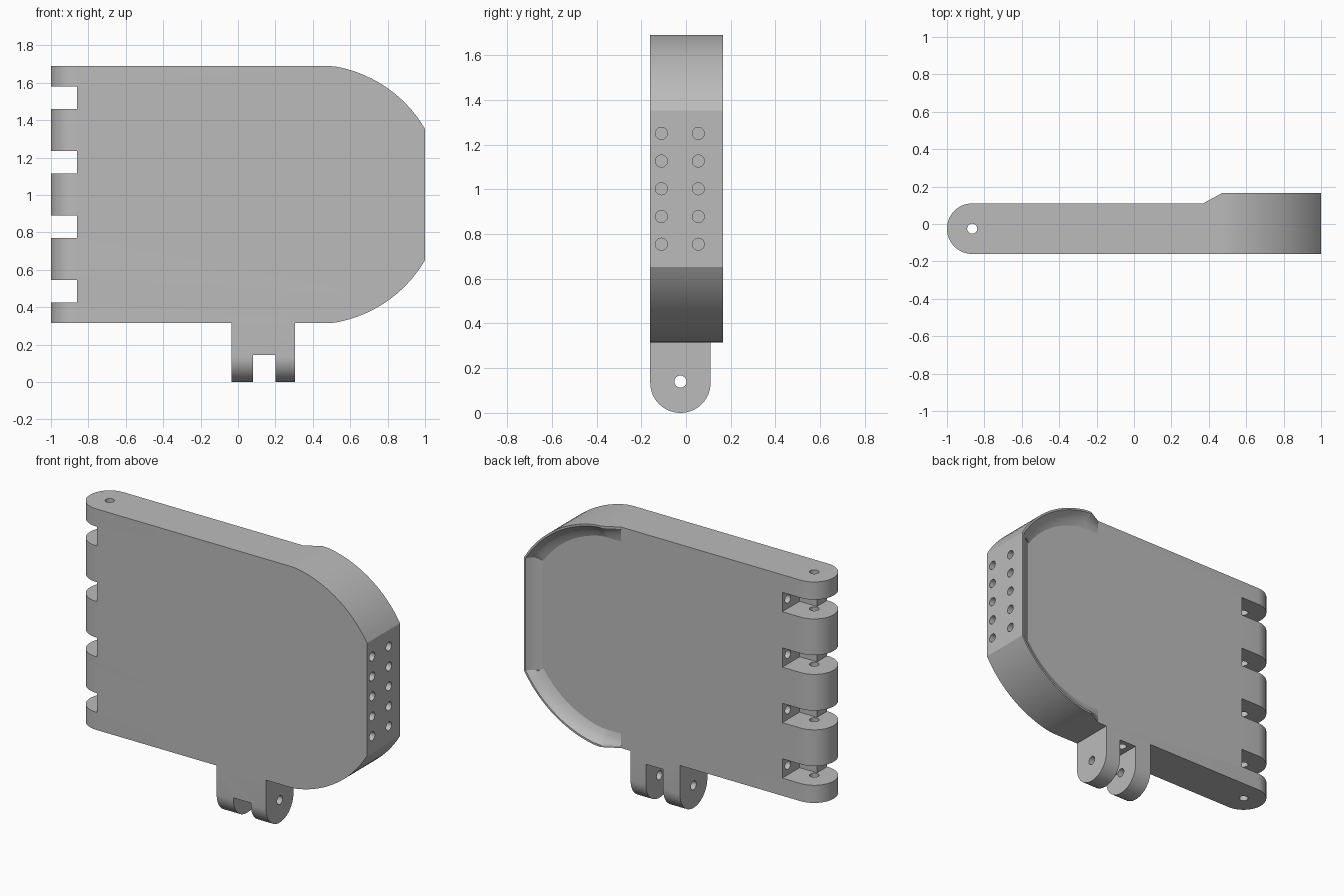
import bpy, bmesh, math
from mathutils import Vector

old = bpy.data.objects.get("Cube")
if old:
    bpy.data.objects.remove(old, do_unlink=True)

grey = bpy.data.materials.new("plain grey")
grey.use_nodes = True
grey.diffuse_color = (0.5, 0.5, 0.5, 1)
grey.node_tree.nodes["Principled BSDF"].inputs["Base Color"].default_value = (0.5, 0.5, 0.5, 1)

FRONT, BACK, RIM = -0.16, 0.11, 0.165
PIN_Y, ROUND = -0.025, 0.135
BOTTOM, TOP, MID = 0.315, 1.69, 1.0025
STOP_Y, HOLE_R = -0.06, 0.027


def add_object(name, bm):
    bmesh.ops.recalc_face_normals(bm, faces=bm.faces)
    mesh = bpy.data.meshes.new(name)
    bm.to_mesh(mesh)
    bm.free()
    mesh.materials.append(grey)
    obj = bpy.data.objects.new(name, mesh)
    bpy.context.collection.objects.link(obj)
    return obj


def prism(points, axis, low, high):
    """Extrude a 2D profile along the given axis (the other two stay in order)."""
    bm = bmesh.new()
    verts = []
    for p in points:
        co = list(p)
        co.insert(axis, low)
        verts.append(bm.verts.new(co))
    face = bm.faces.new(verts)
    new = bmesh.ops.extrude_face_region(bm, geom=[face])["geom"]
    move = Vector((0, 0, 0))
    move[axis] = high - low
    bmesh.ops.translate(bm, vec=move, verts=[g for g in new if isinstance(g, bmesh.types.BMVert)])
    return bm


def round_end(bm, axis, value):
    """Round the two edges that bound the end face into a half cylinder."""
    edges = [e for e in bm.edges
             if all(abs(v.co[axis] - value) < 1e-4 for v in e.verts)
             and abs(e.verts[0].co.y - e.verts[1].co.y) < 1e-4]
    bmesh.ops.bevel(bm, geom=edges, offset=ROUND - 0.0005, segments=14,
                    profile=0.5, affect='EDGES')


def circle(a, b, r=HOLE_R, n=24):
    return [(a + r * math.cos(math.tau * i / n), b + r * math.sin(math.tau * i / n))
            for i in range(n)]


def finish(obj, cutters=()):
    """Apply the cuts, then smooth the curved surfaces."""
    helpers = [add_object("cutter", bm) for bm in cutters]
    for helper in helpers:
        helper.hide_render = True
        mod = obj.modifiers.new("cut", 'BOOLEAN')
        mod.operation, mod.solver, mod.object = 'DIFFERENCE', 'EXACT', helper
    if helpers:
        graph = bpy.context.evaluated_depsgraph_get()
        mesh = bpy.data.meshes.new_from_object(obj.evaluated_get(graph))
        obj.modifiers.clear()
        obj.data = mesh
        for helper in helpers:
            bpy.data.objects.remove(helper, do_unlink=True)
    bpy.ops.object.select_all(action='DESELECT')
    obj.select_set(True)
    bpy.context.view_layer.objects.active = obj
    bpy.ops.object.shade_smooth_by_angle(angle=math.radians(25))


# Curved outline of the nose, top to bottom
CX, RADIUS, STEPS = 0.4, 0.695, 16
start, stop = math.acos(0.08 / RADIUS), math.acos(0.6 / RADIUS)
upper = [(CX + RADIUS * math.cos(a), MID + RADIUS * math.sin(a))
         for a in (start + (stop - start) * i / STEPS for i in range(STEPS + 1))]
upper[0] = (0.48, TOP)
nose = upper + [(x, 2 * MID - z) for x, z in reversed(upper)]

# Main plate with a rounded hinge side
bm = prism([(-1, BOTTOM), (-1, TOP)] + nose, 1, FRONT, BACK)
round_end(bm, 0, -1)
plate = add_object("main_plate", bm)

# Hinge slots, each with a front stop and a small blind hole
cuts = []
slot = [(-1.1, -0.3), (-0.86, -0.3), (-0.86, STOP_Y), (-0.74, STOP_Y), (-0.74, 0.3), (-1.1, 0.3)]
for i in range(4):
    z = 0.485 + 0.345 * i
    cuts.append(prism(slot, 2, z - 0.06, z + 0.06))
    cuts.append(prism(circle(0.055, z), 0, -0.78, -0.6))
cuts.append(prism(circle(-0.865, PIN_Y), 2, 0, 2))

# Two columns of blind holes in the end face
for y in (-0.11, 0.055):
    for i in range(5):
        cuts.append(prism(circle(y, MID + 0.124 * (i - 2)), 0, 0.85, 1.1))
finish(plate, cuts)

# Lower clevis with a stepped gap and a cross pin hole
bm = prism([(FRONT, 0), (BACK, 0), (BACK, BOTTOM), (FRONT, BOTTOM)], 0, -0.035, 0.305)
round_end(bm, 2, 0)
clevis = add_object("lower_clevis", bm)
gap = [(-0.3, -0.1), (0.3, -0.1), (0.3, 0.26), (STOP_Y, 0.26), (STOP_Y, 0.145), (-0.3, 0.145)]
finish(clevis, [prism(gap, 0, 0.08, 0.2),
                prism(circle(PIN_Y, 0.14), 0, -0.2, 0.5),
                prism(circle(0.14, 0.055), 2, 0.2, 0.305)])

# Raised lip around the nose, hollowed on the inside and ramped at both ends
path = [(0.37, TOP), (0.47, TOP)] + nose + [(0.47, BOTTOM), (0.37, BOTTOM)]
section = [(0, 0), (0, 1), (0.012, 1), (0.03, 0.6), (0.055, 0.25), (0.09, 0)]
bm = bmesh.new()
rows = []
for i, (x, z) in enumerate(path):
    x0, z0 = path[max(i - 1, 0)]
    x1, z1 = path[min(i + 1, len(path) - 1)]
    inward = Vector((z1 - z0, x0 - x1)).normalized()
    height = 0.01 if x < 0.4 else 1
    rows.append([bm.verts.new((x + inward.x * w, BACK + (RIM - BACK) * h * height,
                               z + inward.y * w)) for w, h in section])
for a, b in zip(rows, rows[1:]):
    for j in range(len(section)):
        k = (j + 1) % len(section)
        bm.faces.new((a[j], a[k], b[k], b[j]))
bm.faces.new(rows[0])
bm.faces.new(rows[-1])
finish(add_object("nose_lip", bm))
